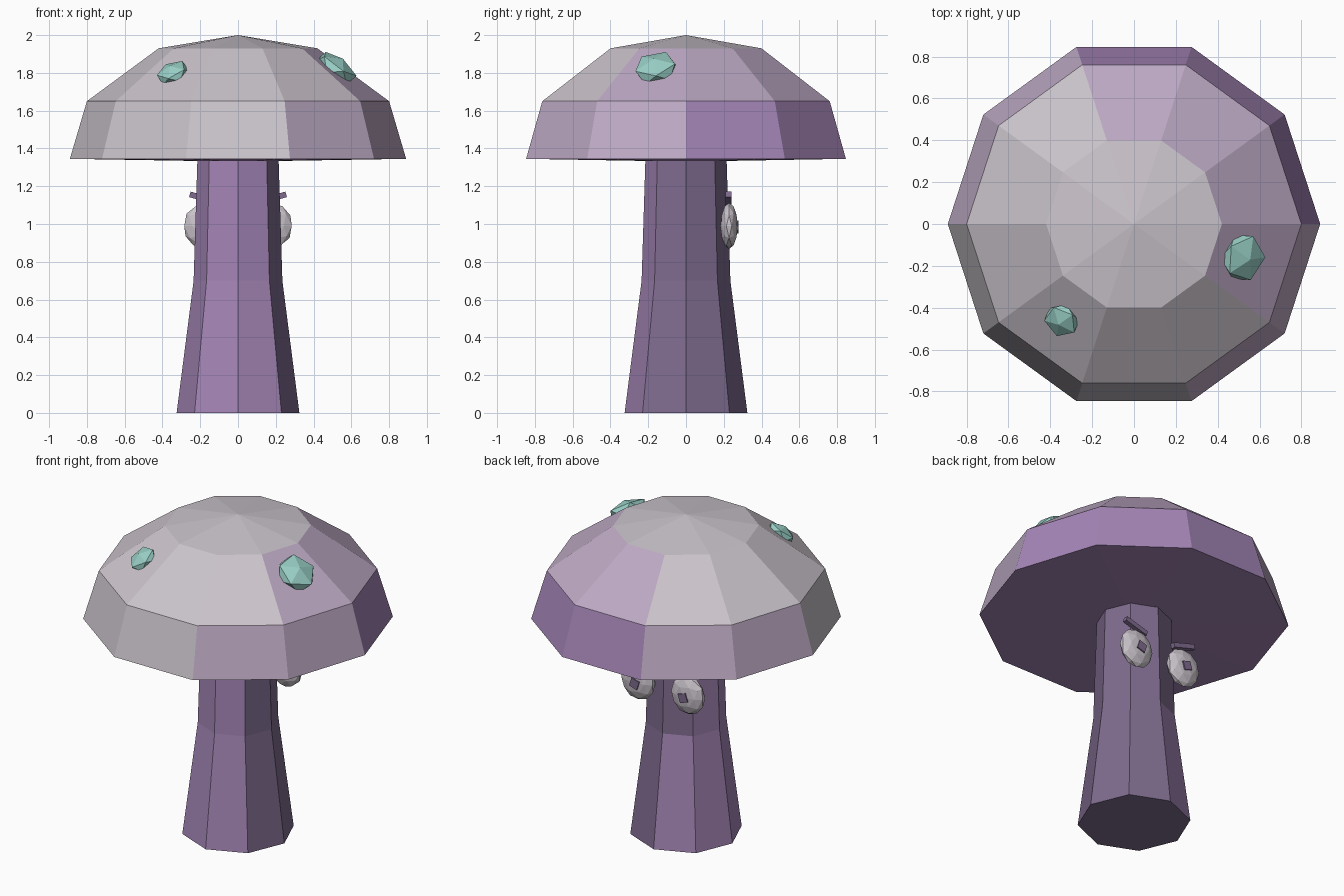
import bpy, bmesh
from math import cos, sin, pi, radians
from mathutils import Matrix, Vector

cube = bpy.data.objects.get("Cube")
if cube:
    bpy.data.objects.remove(cube, do_unlink=True)


def material(name, code):
    rgb = [int(code[i:i + 2], 16) / 255 for i in (0, 2, 4)]
    lin = [c / 12.92 if c <= 0.04045 else ((c + 0.055) / 1.055) ** 2.4 for c in rgb]
    m = bpy.data.materials.new(name)
    m.use_nodes = True
    m.diffuse_color = (*lin, 1)
    m.node_tree.nodes["Principled BSDF"].inputs["Base Color"].default_value = (*lin, 1)
    return m


PALE = material("pale_grey", "CAC3CB")
LILAC = material("lilac", "BDA9C4")
PURPLE = material("purple", "A485B6")
DUSK = material("dusky_purple", "7E6B8E")
TEAL = material("teal", "98CEC5")


def finish(name, bm, mats, matrix=None):
    if matrix:
        bm.transform(matrix)
    bmesh.ops.recalc_face_normals(bm, faces=bm.faces)
    mesh = bpy.data.meshes.new(name)
    bm.to_mesh(mesh)
    bm.free()
    for m in mats:
        mesh.materials.append(m)
    ob = bpy.data.objects.new(name, mesh)
    bpy.context.collection.objects.link(ob)
    return ob


def lathe(name, profile, sides, mats, rule):
    """Faceted turned shape; rule(band, sector) picks the material of a face."""
    bm = bmesh.new()
    rings = []
    for r, z in profile:
        count = sides if r else 1
        rings.append([bm.verts.new((r * cos(2 * pi * k / sides), r * sin(2 * pi * k / sides), z))
                      for k in range(count)])
    for band, (a, b) in enumerate(zip(rings, rings[1:])):
        for k in range(sides):
            loop = []
            for v in (a[k % len(a)], a[(k + 1) % len(a)], b[(k + 1) % len(b)], b[k % len(b)]):
                if v not in loop:
                    loop.append(v)
            bm.faces.new(loop).material_index = rule(band, k)
    return finish(name, bm, mats)


# Cap: purple on one flank, fading to pale grey on the other
def cap_rule(band, k):
    if band == 0:
        return 2
    if band == 1:
        return 2 if k < 3 else 0 if 5 <= k <= 7 else 1
    if band == 2:
        return 1 if k in (9, 0, 1, 2) else 0
    return 0


lathe("cap", [(0, 1.33), (0.89, 1.345), (0.8, 1.65), (0.42, 1.93), (0, 2)],
      10, [PALE, LILAC, PURPLE], cap_rule)


# Stem: flared octagon, darker on the left and around the face
def stem_rule(band, k):
    return int(band == 0 or k in (7, 0, 1) or (band == 2 and k == 2))


lathe("stem", [(0, 0), (0.325, 0), (0.235, 0.7), (0.215, 1.34)],
      8, [PURPLE, DUSK], stem_rule)


# Eyes, pupils and slanted brows
def box(name, location, size, tilt):
    bm = bmesh.new()
    bmesh.ops.create_cube(bm, size=1)
    finish(name, bm, [DUSK], Matrix.Translation(location)
           @ Matrix.Rotation(tilt, 4, 'Y') @ Matrix.Diagonal((*size, 1)))


for side, s in (("left", 1), ("right", -1)):
    bm = bmesh.new()
    bmesh.ops.create_icosphere(bm, subdivisions=2, radius=1)
    finish(side + "_eye", bm, [PALE], Matrix.Translation((s * 0.175, 0.228, 0.99))
           @ Matrix.Diagonal((0.115, 0.047, 0.122, 1)))
    box(side + "_pupil", (s * 0.17, 0.268, 0.985), (0.055, 0.02, 0.055), -s * radians(18))
    box(side + "_brow", (s * 0.178, 0.225, 1.135), (0.16, 0.03, 0.03), -s * radians(16))


# Crystals half sunk in the cap, lying along its slope
def crystal(name, location, radius, angle):
    normal = Vector((0.59 * cos(angle), 0.59 * sin(angle), 0.8))
    bm = bmesh.new()
    bmesh.ops.create_icosphere(bm, subdivisions=1, radius=radius)
    finish(name, bm, [TEAL], Matrix.Translation(location)
           @ normal.to_track_quat('Z', 'Y').to_matrix().to_4x4()
           @ Matrix.Diagonal((1, 1, 0.5, 1)))


crystal("large_crystal", (0.52, -0.16, 1.825), 0.125, radians(-18))
crystal("small_crystal", (-0.345, -0.46, 1.8), 0.092, radians(234))
